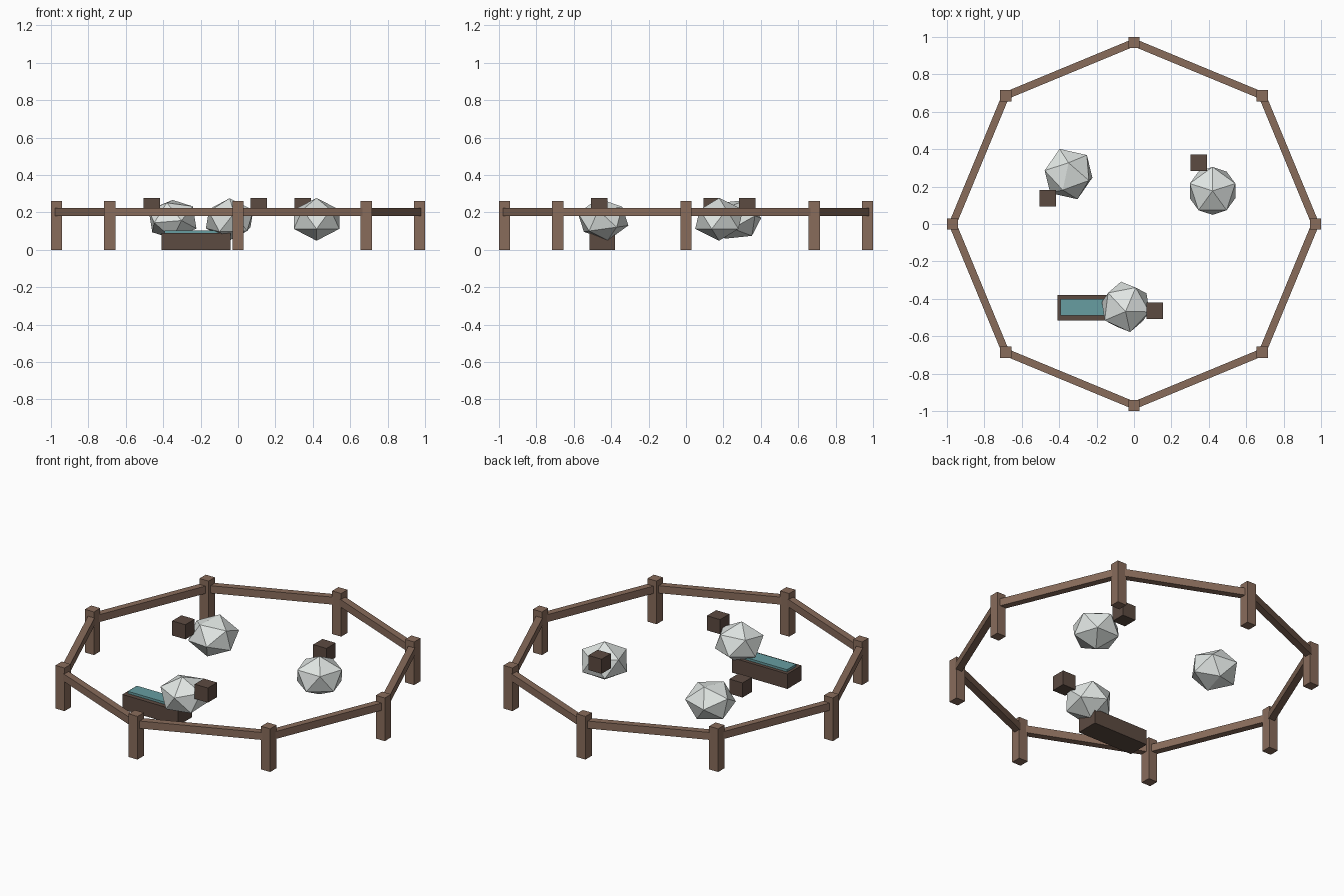
import bpy
import bmesh
import math
from mathutils import Matrix, Vector

cube = bpy.data.objects.get("Cube")
if cube:
    bpy.data.objects.remove(cube, do_unlink=True)


def material(name, rgb):
    m = bpy.data.materials.new(name)
    m.use_nodes = True
    colour = (*rgb, 1)
    m.diffuse_color = colour
    m.node_tree.nodes["Principled BSDF"].inputs["Base Color"].default_value = colour
    return m


WOOD = material("fence brown", (0.25, 0.15, 0.105))
DARK = material("dark brown", (0.107, 0.069, 0.053))
WATER = material("water teal", (0.135, 0.34, 0.355))
WOOL = material("wool white", (0.75, 0.79, 0.77))


def add_object(name, bm, mat):
    mesh = bpy.data.meshes.new(name)
    bm.to_mesh(mesh)
    bm.free()
    mesh.materials.append(mat)
    obj = bpy.data.objects.new(name, mesh)
    bpy.context.collection.objects.link(obj)
    return obj


def box(name, centre, size, mat, turn=0):
    bm = bmesh.new()
    bmesh.ops.create_cube(bm, size=1, matrix=Matrix.Diagonal((*size, 1)))
    obj = add_object(name, bm, mat)
    obj.location = centre
    obj.rotation_euler.z = turn
    return obj


# Octagonal fence: upright posts joined by single rails
SIDES, RADIUS = 8, 0.97
corners = [Vector((RADIUS * math.cos(a), RADIUS * math.sin(a), 0))
           for a in (math.tau * i / SIDES for i in range(SIDES))]
for i, here in enumerate(corners):
    there = corners[(i + 1) % SIDES]
    span = there - here
    box(f"fence_post_{i + 1}", here + Vector((0, 0, 0.13)), (0.06, 0.06, 0.26), WOOD)
    box(f"fence_rail_{i + 1}", (here + there) / 2 + Vector((0, 0, 0.202)),
        (span.length, 0.04, 0.045), WOOD, math.atan2(span.y, span.x))

# Water trough
box("trough", (-0.225, -0.448, 0.045), (0.37, 0.135, 0.09), DARK)
box("trough_water", (-0.225, -0.445, 0.0945), (0.335, 0.087, 0.009 * 2), WATER)


# Sheep: squashed faceted body with a cube head
def sheep(name, body, head, tilt, turn):
    bm = bmesh.new()
    shape = (Matrix.Diagonal((1, 1, 0.8, 1)) @ Matrix.Rotation(tilt, 4, "X")
             @ Matrix.Rotation(turn, 4, "Z"))
    bmesh.ops.create_icosphere(bm, subdivisions=1, radius=0.143, matrix=shape)
    add_object(f"{name}_body", bm, WOOL).location = (*body, 0.163)
    box(f"{name}_head", (*head, 0.232), (0.088,) * 3, DARK)


sheep("east_sheep", (0.42, 0.177), (0.347, 0.328), 0, math.radians(18))
sheep("west_sheep", (-0.35, 0.267), (-0.46, 0.137), math.radians(-25), math.radians(40))
sheep("trough_sheep", (-0.045, -0.443), (0.11, -0.463), math.radians(10), math.radians(65))
